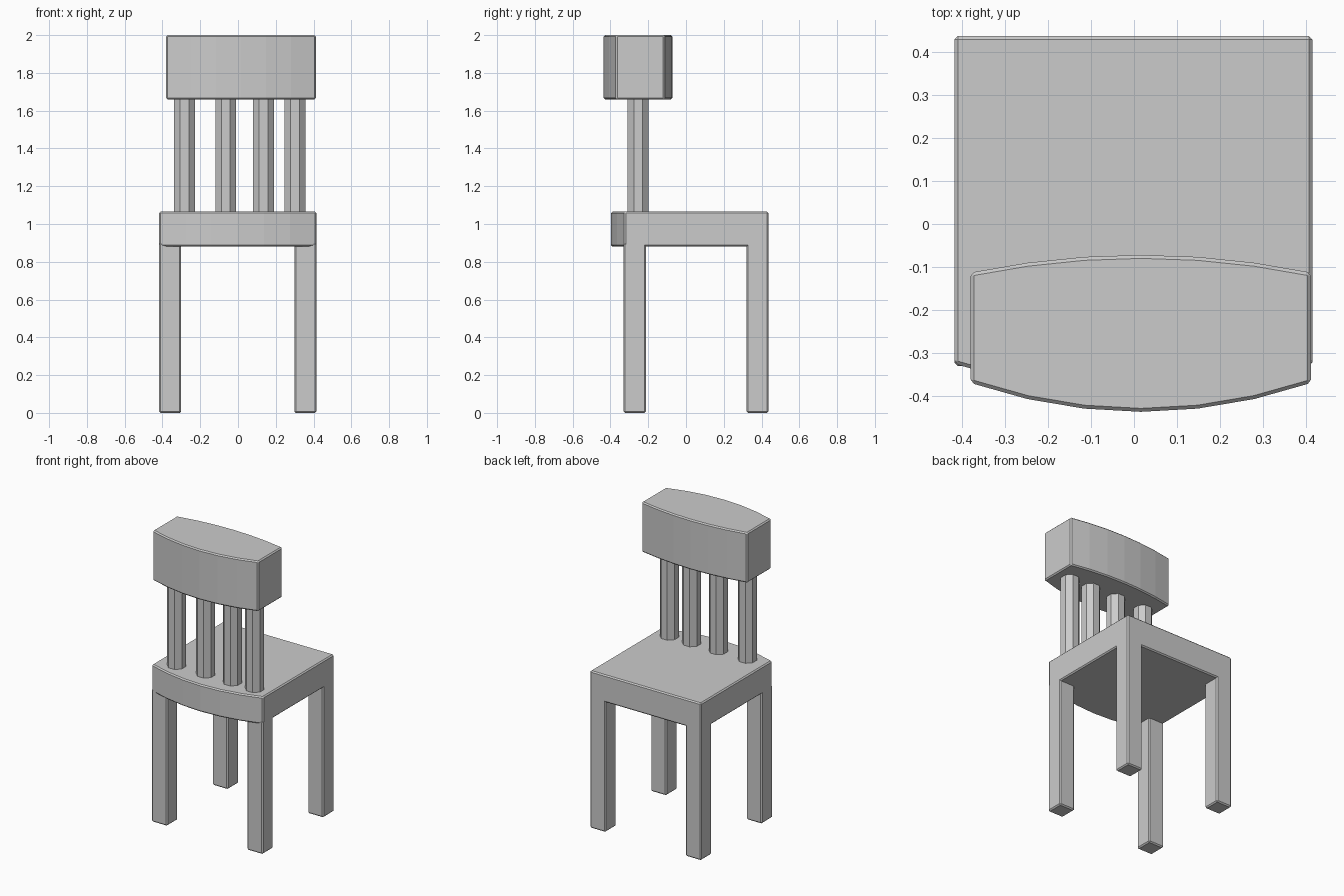
import bpy, bmesh, math

cube = bpy.data.objects.get("Cube")
if cube:
    bpy.data.objects.remove(cube, do_unlink=True)

grey = bpy.data.materials.new("light_grey")
grey.use_nodes = True
colour = (0.6, 0.6, 0.6, 1)
grey.diffuse_color = colour
grey.node_tree.nodes["Principled BSDF"].inputs["Base Color"].default_value = colour


def prism(name, outline, bottom, top, bevel=0.008):
    """Extrude a counter-clockwise plan outline upwards, with slim bevelled edges."""
    bm = bmesh.new()
    base = bm.faces.new([bm.verts.new((x, y, bottom)) for x, y in outline])
    grown = bmesh.ops.extrude_face_region(bm, geom=[base], use_keep_orig=True)
    verts = [g for g in grown["geom"] if isinstance(g, bmesh.types.BMVert)]
    bmesh.ops.translate(bm, verts=verts, vec=(0, 0, top - bottom))
    bmesh.ops.recalc_face_normals(bm, faces=bm.faces)
    mesh = bpy.data.meshes.new(name)
    bm.to_mesh(mesh)
    bm.free()
    mesh.materials.append(grey)
    obj = bpy.data.objects.new(name, mesh)
    bpy.context.collection.objects.link(obj)
    if bevel:
        mod = obj.modifiers.new("soft_edges", "BEVEL")
        mod.width = bevel
        mod.segments = 1
        mod.limit_method = "ANGLE"
        mod.angle_limit = math.radians(40)
    return obj


def arc(x0, x1, y_end, bulge, steps=6):
    """Points on a shallow curve from x0 to x1, bulging in y at the middle."""
    points = []
    for i in range(steps + 1):
        t = i / steps
        points.append((x0 + (x1 - x0) * t, y_end + bulge * 4 * t * (1 - t)))
    return points


LEFT, RIGHT, BACK = 0.415, -0.418, 0.437
SEAT_BOTTOM, SEAT_TOP, REST_BOTTOM = 0.88, 1.065, 1.66

# Seat with a bowed front edge
prism("seat", arc(RIGHT, LEFT, -0.325, -0.073) + [(LEFT, BACK), (RIGHT, BACK)],
      SEAT_BOTTOM, SEAT_TOP)

# Four square legs, flush with the seat corners
size = 0.117
for side, x in (("right", RIGHT), ("left", LEFT - size)):
    for end, y in (("front", -0.33), ("back", BACK - size)):
        prism(f"{end}_{side}_leg",
              [(x, y), (x + size, y), (x + size, y + size), (x, y + size)],
              0, SEAT_BOTTOM + 0.02)

# Eight-sided spindles
for i, x in enumerate((-0.283, -0.065, 0.135, 0.302)):
    ring = [math.radians(45 * k + 22.5) for k in range(8)]
    prism(f"spindle_{i + 1}",
          [(x + 0.06 * math.cos(a), -0.253 + 0.06 * math.sin(a)) for a in ring],
          SEAT_TOP - 0.02, REST_BOTTOM + 0.02, 0)

# Thick top rail, bowed on both its faces
prism("top_rail",
      arc(-0.38, 0.412, -0.37, -0.067) + arc(0.412, -0.38, -0.113, 0.041),
      REST_BOTTOM, 2.0)
